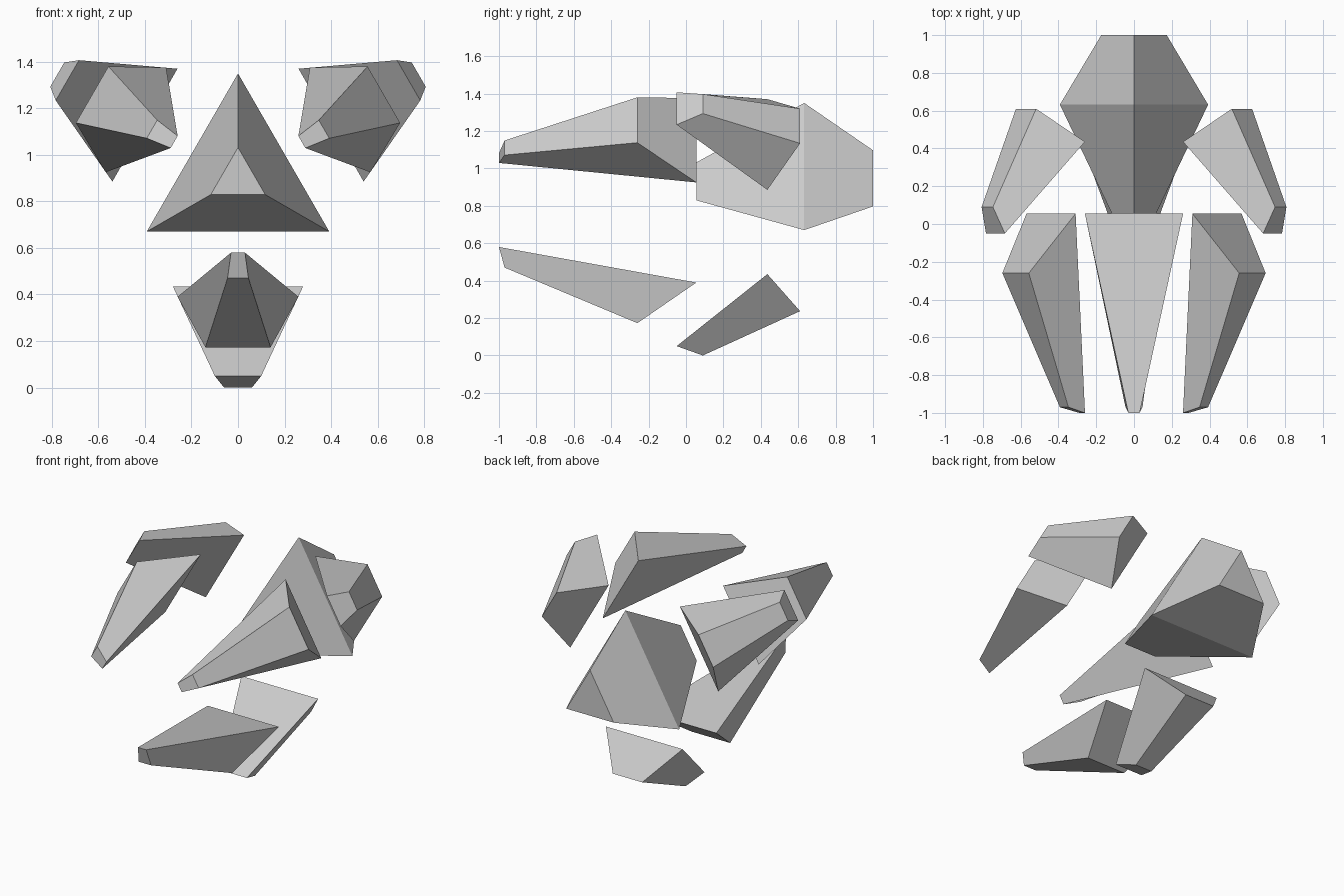
import bpy
import bmesh
import math
from mathutils import Matrix, Vector

if "Cube" in bpy.data.objects:
    bpy.data.objects.remove(bpy.data.objects["Cube"])

AXIS_Z = 0.897  # height of the three-fold axis, which runs along y

grey = bpy.data.materials.new("light_grey")
grey.diffuse_color = (0.6, 0.6, 0.6, 1)
grey.use_nodes = True
grey.node_tree.nodes["Principled BSDF"].inputs["Base Color"].default_value = grey.diffuse_color


def loft(name, rings):
    """Flat-faced solid skinned through rings of points, capped at both ends."""
    bm = bmesh.new()
    loops = [[bm.verts.new(p) for p in ring] for ring in rings]
    n = len(loops[0])
    for a, b in zip(loops, loops[1:]):
        for i in range(n):
            j = (i + 1) % n
            bm.faces.new((a[i], a[j], b[j], b[i]))
    bm.faces.new(loops[0])
    bm.faces.new(loops[-1])
    bmesh.ops.recalc_face_normals(bm, faces=bm.faces)
    mesh = bpy.data.meshes.new(name)
    bm.to_mesh(mesh)
    bm.free()
    mesh.materials.append(grey)
    obj = bpy.data.objects.new(name, mesh)
    bpy.context.collection.objects.link(obj)
    return obj


def triangle(y, radius):
    """Upright triangle around the axis."""
    return [(radius * math.sin(i * math.tau / 3), y,
             AXIS_Z + radius * math.cos(i * math.tau / 3)) for i in range(3)]


def quad(outer, inner):
    """Mirrored four-point section from two (half width, y, z) corners."""
    (a, ya, za), (b, yb, zb) = outer, inner
    return [(-a, ya, za), (a, ya, za), (b, yb, zb), (-b, yb, zb)]


# Central hull: two tapered triangular halves
loft("hull", [triangle(0.055, 0.135), triangle(0.632, 0.453), triangle(1.0, 0.2)])

# Long front prong and rear fin, each repeated three times around the axis
parts = {
    "front_prong": [quad((0.03, -1.0, 0.58), (0.045, -0.97, 0.47)),
                    quad((0.26, 0.055, 0.39), (0.14, -0.26, 0.173))],
    "rear_fin": [quad((0.10, -0.05, 0.05), (0.06, 0.09, 0.0)),
                 quad((0.28, 0.435, 0.435), (0.107, 0.61, 0.237))],
}
centre = Vector((0, 0, AXIS_Z))
for name, rings in parts.items():
    for k, side in enumerate(("lower", "left", "right")):
        turn = Matrix.Rotation(k * math.tau / 3, 3, 'Y')
        loft(f"{side}_{name}",
             [[centre + turn @ (Vector(p) - centre) for p in ring] for ring in rings])
